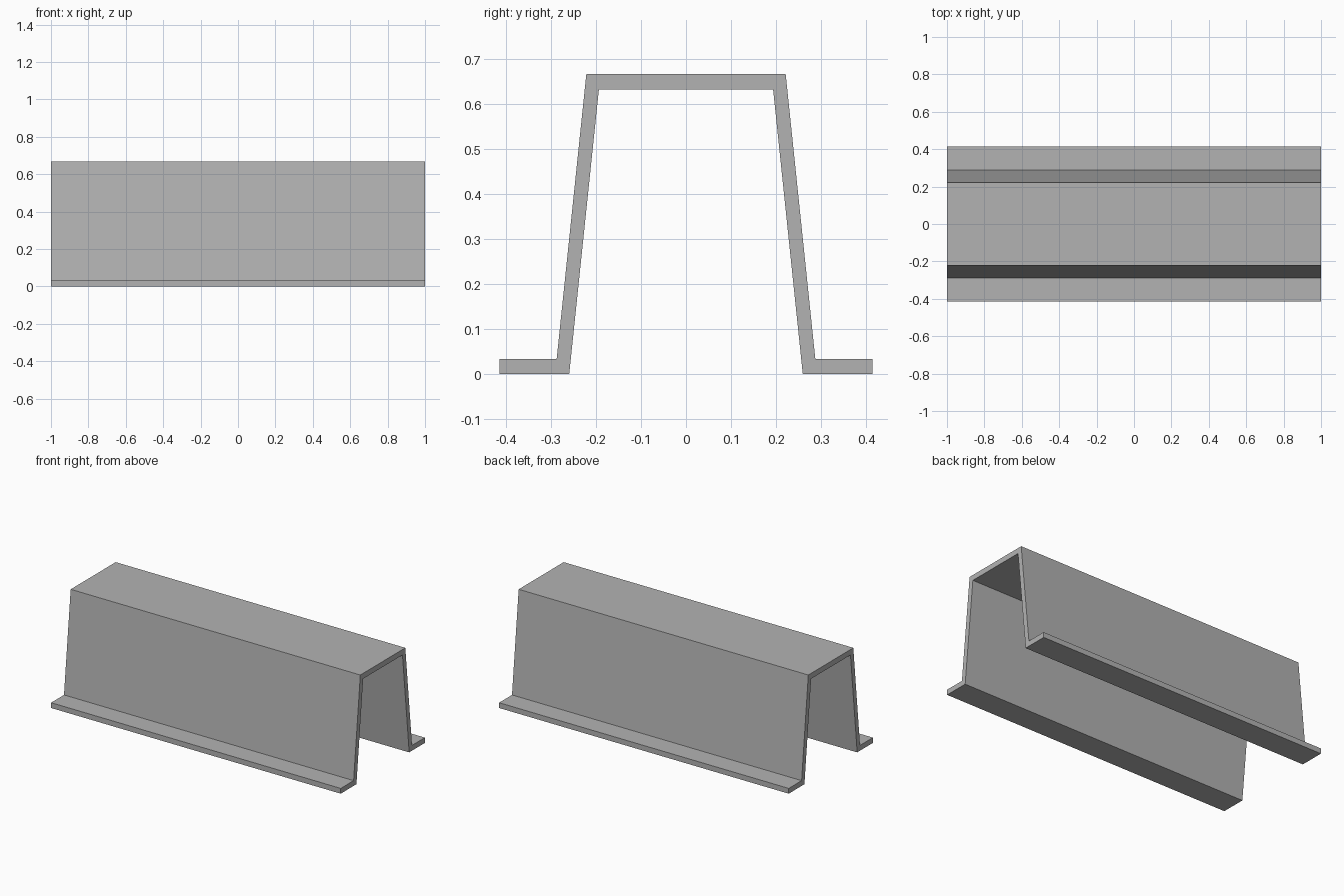
import bpy
import bmesh

# Remove the default cube
cube = bpy.data.objects.get("Cube")
if cube:
    bpy.data.objects.remove(cube, do_unlink=True)

# Plain grey sheet material
grey = bpy.data.materials.new("plain_grey")
grey.use_nodes = True
colour = (0.45, 0.45, 0.45, 1.0)
grey.diffuse_color = colour
grey.node_tree.nodes["Principled BSDF"].inputs["Base Color"].default_value = colour

LENGTH = 2.0

# Half profile as (y, z): outer skin and inner skin, from flange edge to crown
outer_half = [(0.415, 0.033), (0.288, 0.033), (0.222, 0.667)]
inner_half = [(0.415, 0.0), (0.26, 0.0), (0.194, 0.633)]


def mirrored(half):
    """Complete a half profile across the centre line."""
    return half + [(-y, z) for y, z in reversed(half)]


outer, inner = mirrored(outer_half), mirrored(inner_half)

# Cross-section made of one quad per wall, then extruded along the length
bm = bmesh.new()
outer_verts = [bm.verts.new((-LENGTH / 2, y, z)) for y, z in outer]
inner_verts = [bm.verts.new((-LENGTH / 2, y, z)) for y, z in inner]
section = [
    bm.faces.new((outer_verts[i], outer_verts[i + 1], inner_verts[i + 1], inner_verts[i]))
    for i in range(len(outer) - 1)
]
copy = bmesh.ops.extrude_face_region(bm, geom=section, use_keep_orig=True)
moved = [g for g in copy["geom"] if isinstance(g, bmesh.types.BMVert)]
bmesh.ops.translate(bm, verts=moved, vec=(LENGTH, 0, 0))
bmesh.ops.recalc_face_normals(bm, faces=bm.faces[:])

# Flanged hat channel
mesh = bpy.data.meshes.new("hat_channel")
bm.to_mesh(mesh)
bm.free()
mesh.materials.append(grey)
channel = bpy.data.objects.new("hat_channel", mesh)
bpy.context.collection.objects.link(channel)
